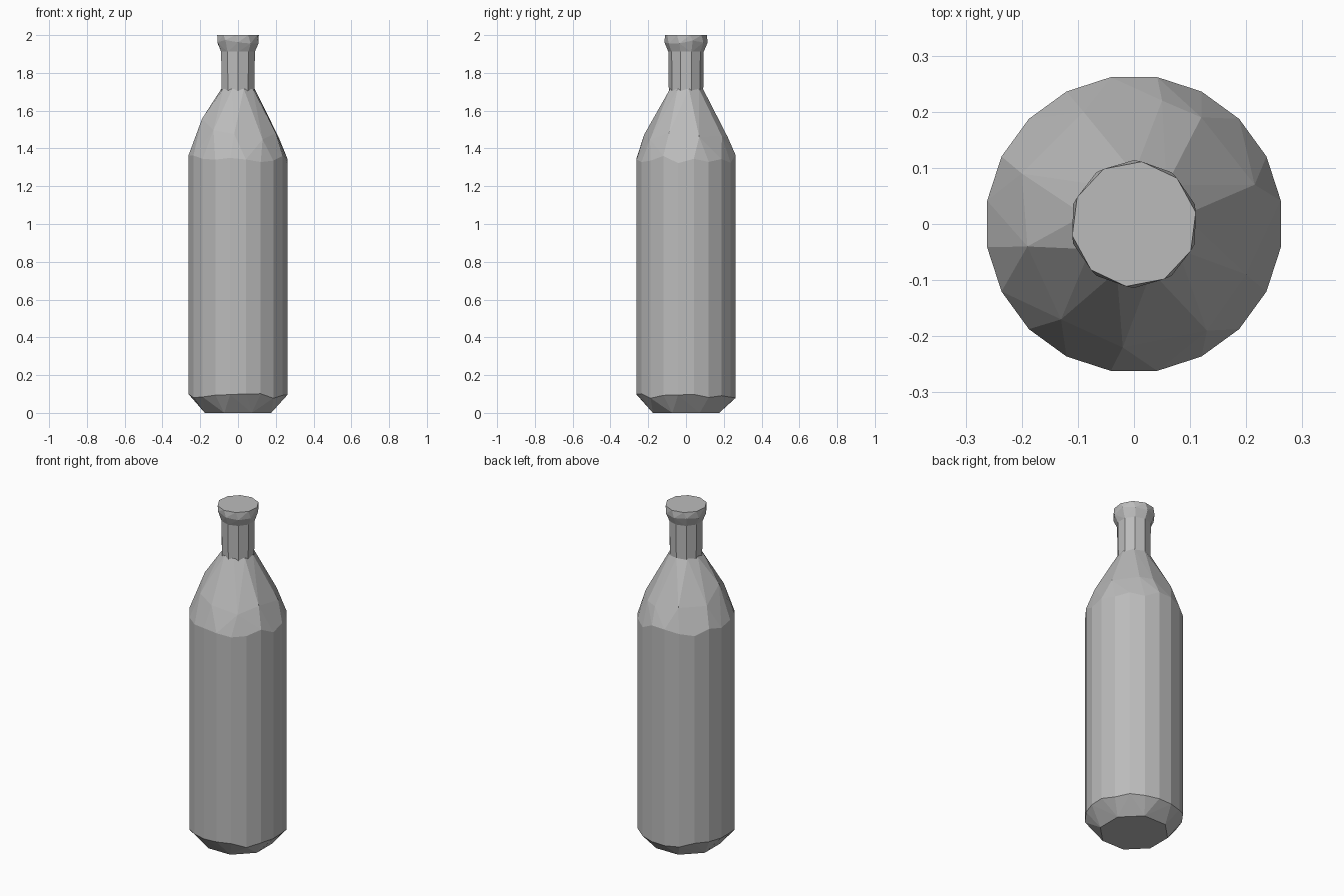
import bpy
import bmesh
import random
from math import cos, sin, tau, hypot
from mathutils import Vector

random.seed(4)
cube = bpy.data.objects.get("Cube")
if cube:
    bpy.data.objects.remove(cube, do_unlink=True)

# One grey for the whole bottle
grey = bpy.data.materials.new("plain_grey")
grey.use_nodes = True
colour = (0.5, 0.5, 0.5, 1)
grey.diffuse_color = colour
grey.node_tree.nodes["Principled BSDF"].inputs["Base Color"].default_value = colour


def ring(radius, z, sides, turn=0.5, wobble=0.0):
    """Ring of points whose heights wobble for a rough-cut look."""
    return [Vector((radius * cos(tau * (i + turn) / sides),
                    radius * sin(tau * (i + turn) / sides),
                    z + random.uniform(-wobble, wobble)))
            for i in range(sides)]


def faceted(name, points):
    """Wrap points in flat facets."""
    bm = bmesh.new()
    for p in points:
        bm.verts.new(p)
    bmesh.ops.convex_hull(bm, input=bm.verts)
    loose = [v for v in bm.verts if not v.link_faces]
    bmesh.ops.delete(bm, geom=loose, context='VERTS')
    bmesh.ops.dissolve_limit(bm, angle_limit=0.01, verts=bm.verts, edges=bm.edges)
    bmesh.ops.recalc_face_normals(bm, faces=bm.faces)
    mesh = bpy.data.meshes.new(name)
    bm.to_mesh(mesh)
    bm.free()
    mesh.materials.append(grey)
    obj = bpy.data.objects.new(name, mesh)
    bpy.context.collection.objects.link(obj)
    return obj


# Body: cut base, straight sides, and uneven shoulder corners
shoulder = [(.05, .22), (.12, .19), (.215, .07), (.2, -.09), (.13, -.19),
            (-.02, -.22), (-.13, -.17), (-.19, -.04), (-.2, .09), (-.09, .2)]
shoulder_points = [Vector((x, y, 1.54 - 3.06 * (hypot(x, y) - .2))) for x, y in shoulder]
faceted("bottle_body",
        ring(.19, 0, 8)
        + ring(.265, .09, 20, wobble=.015)
        + ring(.265, 1.345, 20, wobble=.025)
        + shoulder_points
        + ring(.09, 1.715, 9, turn=.25))

# Neck and flared lip
faceted("bottle_neck", ring(.091, 1.70, 10) + ring(.094, 1.92, 10))
faceted("bottle_lip",
        ring(.093, 1.91, 10)
        + ring(.114, 1.965, 10, wobble=.01)
        + ring(.112, 2.0, 10, turn=.3))
